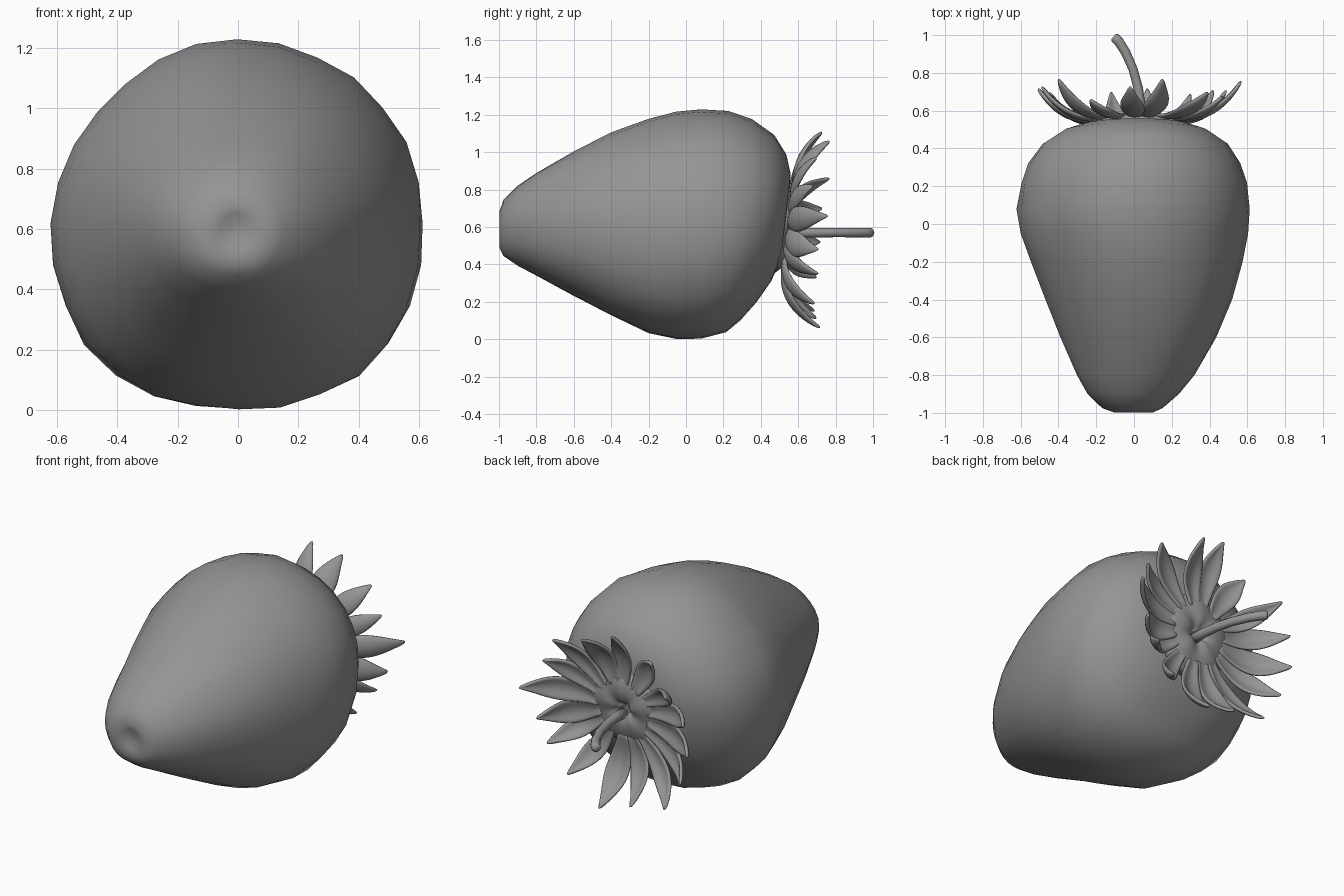
import bpy, bmesh, math
from mathutils import Vector, noise

cube = bpy.data.objects.get("Cube")
if cube:
    bpy.data.objects.remove(cube, do_unlink=True)

grey = bpy.data.materials.new("plain grey")
grey.use_nodes = True
grey.diffuse_color = (0.3, 0.3, 0.3, 1)
grey.node_tree.nodes["Principled BSDF"].inputs["Base Color"].default_value = (0.3, 0.3, 0.3, 1)


def finish(name, bm):
    """Turn a bmesh into a smooth shaded grey object."""
    bmesh.ops.recalc_face_normals(bm, faces=bm.faces)
    for f in bm.faces:
        f.smooth = True
    mesh = bpy.data.meshes.new(name)
    bm.to_mesh(mesh)
    bm.free()
    mesh.materials.append(grey)
    obj = bpy.data.objects.new(name, mesh)
    bpy.context.collection.objects.link(obj)
    return obj


def loft(bm, rings):
    """Skin closed rings and cap both ends."""
    loops = [[bm.verts.new(p) for p in ring] for ring in rings]
    for a, b in zip(loops, loops[1:]):
        for i in range(len(a)):
            j = (i + 1) % len(a)
            bm.faces.new((a[i], a[j], b[j], b[i]))
    for loop in (loops[0], loops[-1]):
        bm.faces.new(loop)


# Fruit: stations of y, left x, right x, bottom z, top z
stations = [
    (-0.98, -0.03, 0.02, 0.57, 0.62), (-0.992, -0.06, 0.05, 0.53, 0.65),
    (-0.998, -0.1, 0.1, 0.49, 0.68), (-0.975, -0.165, 0.15, 0.445, 0.745),
    (-0.9, -0.24, 0.235, 0.395, 0.82), (-0.8, -0.305, 0.32, 0.34, 0.89),
    (-0.6, -0.39, 0.435, 0.235, 1.005), (-0.4, -0.47, 0.52, 0.125, 1.105),
    (-0.2, -0.545, 0.575, 0.03, 1.18), (-0.05, -0.6, 0.605, 0.0, 1.215),
    (0.08, -0.62, 0.615, 0.003, 1.235), (0.22, -0.595, 0.6, 0.04, 1.22),
    (0.32, -0.56, 0.565, 0.105, 1.175), (0.42, -0.48, 0.495, 0.2, 1.095),
    (0.49, -0.37, 0.39, 0.31, 0.985), (0.525, -0.26, 0.28, 0.41, 0.885),
    (0.54, -0.1, 0.12, 0.52, 0.72)]
SIDES = 28
rings = []
for y, x0, x1, z0, z1 in stations:
    ring = []
    tilt = 0.12 * min(1, max(0, (y - 0.2) / 0.25))
    for i in range(SIDES):
        a = math.tau * i / SIDES
        c, s = math.cos(a), math.sin(a)
        # fuller underneath, flatter on the upper right shoulder
        fullness = 1
        if s < 0:
            fullness += 0.045 * math.sin(2 * a) ** 2
        elif c < 0:
            fullness -= 0.04 * math.sin(2 * a) ** 2
        p = Vector(((x0 + x1) / 2 + (x1 - x0) / 2 * c * fullness, y,
                    (z0 + z1) / 2 + (z1 - z0) / 2 * s * fullness))
        p += Vector((c, 0, s)) * 0.01 * noise.noise(p * 5)
        p.y += tilt * (p.z - 0.6)
        ring.append(p)
    rings.append(ring)
bm = bmesh.new()
loft(bm, rings)
finish("fruit", bm)

# Leaf crown sits on a slightly tilted disc
CX, CZ = 0.02, 0.6


def crown_y(z):
    return 0.533 + 0.13 * (z - CZ)


# Crown hub: a lumpy dome with a dimple round the stem
bm = bmesh.new()
rings = []
for r, h in ((0.25, -0.025), (0.22, 0.01), (0.17, 0.032), (0.12, 0.042), (0.075, 0.04), (0.05, 0.025), (0.03, 0.005)):
    ring = []
    for i in range(32):
        a = math.tau * i / 32
        z = CZ + r * math.sin(a)
        ring.append((CX + r * math.cos(a), crown_y(z) + h + 0.006 * math.sin(5 * a), z))
    rings.append(ring)
loft(bm, rings)
finish("crown_hub", bm)


# Leaves: cupped blades that hug the fruit, then curl back
def leaf(index, tip, width):
    tip = Vector(tip)
    out = Vector((tip.x - CX, 0, tip.z - CZ))
    reach = out.length
    out.normalize()
    side = Vector((-out.z, 0, out.x))

    def at(r, lift):
        p = Vector((CX, 0, CZ)) + out * r
        p.y = crown_y(p.z) + lift
        return p

    start, bend = at(0.15, 0.022), at(0.24 + 0.58 * (reach - 0.24), -0.035)
    bend += side * 0.03 * math.sin(index * 3.1)
    bm = bmesh.new()
    rows = []
    for i in range(9):
        t = i / 8
        mid = start * (1 - t) ** 2 + bend * 2 * t * (1 - t) + tip * t * t
        along = ((bend - start) * (1 - t) + (tip - bend) * t).normalized()
        up = along.cross(side).normalized()
        if up.dot(Vector((0, 1, 0)) - out) < 0:
            up.negate()
        half = width * (0.45 + 0.55 * math.sin(math.pi * t ** 1.1)) * (1 - t ** 5) + 0.004
        half += width * 0.25 * t * (1 - t ** 3)
        twist = 0.3 * math.sin(index * 2.4) * t
        row = []
        for u in (-1, -0.5, 0, 0.5, 1):
            off = side * u * half + up * half * (0.35 * u * u + twist * u)
            row.append(bm.verts.new(mid + off))
        rows.append(row)
    for a, b in zip(rows, rows[1:]):
        for k in range(4):
            bm.faces.new((a[k], a[k + 1], b[k + 1], b[k]))
    obj = finish(f"leaf_{index}", bm)
    thick = obj.modifiers.new("thickness", "SOLIDIFY")
    thick.thickness = 0.02
    thick.offset = 0
    smooth = obj.modifiers.new("smooth", "SUBSURF")
    smooth.levels = smooth.render_levels = 1


tips = [(-0.02, 0.73, 1.11), (0.15, 0.77, 1.06), (0.39, 0.7, 0.97), (0.47, 0.68, 0.82),
        (0.57, 0.76, 0.66), (0.49, 0.71, 0.48), (0.42, 0.71, 0.35), (0.3, 0.69, 0.19),
        (0.07, 0.72, 0.06), (-0.12, 0.7, 0.11), (-0.34, 0.69, 0.15), (-0.45, 0.7, 0.33),
        (-0.51, 0.72, 0.52), (-0.49, 0.73, 0.7), (-0.4, 0.77, 0.86), (-0.23, 0.66, 0.98)]
for i, tip in enumerate(tips):
    leaf(i + 1, tip, 0.058 + 0.008 * math.sin(i * 1.7))

# Stem: a bent stalk with a blunt cut end
bm = bmesh.new()
path = [(0.035, 0.53, 0.032), (0.035, 0.62, 0.027), (0.022, 0.72, 0.025), (-0.005, 0.82, 0.024),
        (-0.045, 0.91, 0.025), (-0.08, 0.965, 0.026), (-0.1, 0.986, 0.026), (-0.108, 0.993, 0.018)]
rings = []
for i, (x, y, r) in enumerate(path):
    lo, hi = path[max(i - 1, 0)], path[min(i + 1, len(path) - 1)]
    d = Vector((hi[0] - lo[0], hi[1] - lo[1], 0)).normalized()
    side = Vector((d.y, -d.x, 0))
    rings.append([Vector((x, y, 0.57)) + side * r * math.cos(math.tau * k / 12)
                  + Vector((0, 0, r * math.sin(math.tau * k / 12))) for k in range(12)])
loft(bm, rings)
finish("stem", bm)
